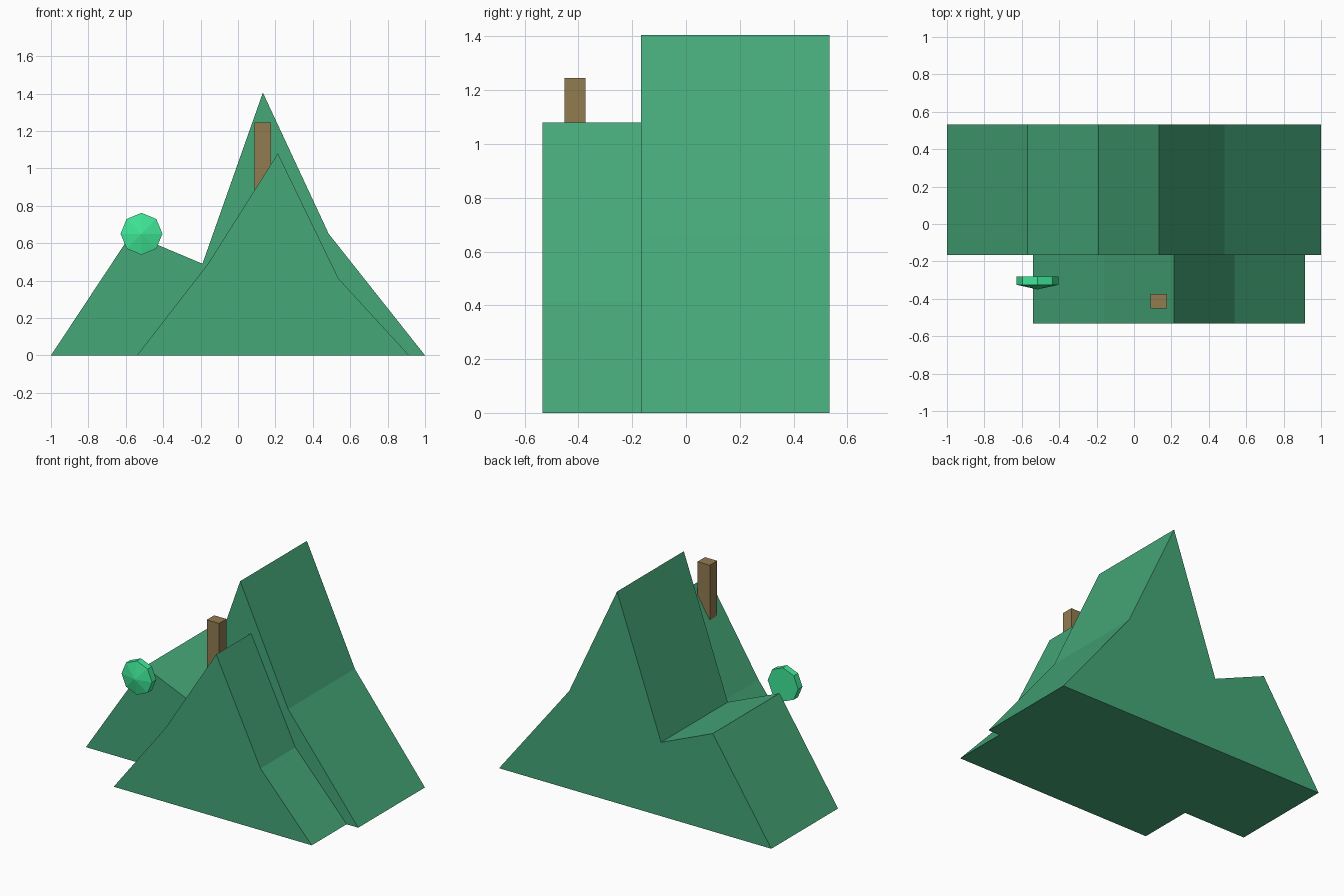
import bpy, bmesh, math

if "Cube" in bpy.data.objects:
    bpy.data.objects.remove(bpy.data.objects["Cube"])


def material(name, rgb):
    m = bpy.data.materials.new(name)
    m.diffuse_color = (*rgb, 1)
    m.use_nodes = True
    m.node_tree.nodes["Principled BSDF"].inputs["Base Color"].default_value = m.diffuse_color
    return m


def extrude_y(name, profile, y0, y1, mat, apex=None):
    """Extrude an (x, z) profile from y0 to y1; apex makes a pointed front."""
    bm = bmesh.new()
    front = [bm.verts.new((x, y0, z)) for x, z in profile]
    back = [bm.verts.new((x, y1, z)) for x, z in profile]
    n = len(profile)
    bm.faces.new(back)
    tip = bm.verts.new(apex) if apex else None
    if not tip:
        bm.faces.new(front)
    for i in range(n):
        j = (i + 1) % n
        bm.faces.new((front[i], front[j], back[j], back[i]))
        if tip:
            bm.faces.new((front[i], front[j], tip))
    bmesh.ops.recalc_face_normals(bm, faces=bm.faces)
    mesh = bpy.data.meshes.new(name)
    bm.to_mesh(mesh)
    bm.free()
    mesh.materials.append(mat)
    obj = bpy.data.objects.new(name, mesh)
    bpy.context.collection.objects.link(obj)
    return obj


green = material("hill_green", (0.06, 0.39, 0.19))
bright = material("leaf_green", (0.05, 0.80, 0.31))
brown = material("bark_brown", (0.29, 0.20, 0.08))

# Tall double-peaked hill at the back
extrude_y("back_hill", [(-1, 0), (-0.57, 0.65), (-0.19, 0.49), (0.133, 1.405),
                        (0.485, 0.65), (1, 0)], -0.167, 0.533, green)

# Lower hill in front
extrude_y("front_hill", [(-0.54, 0), (-0.16, 0.49), (0.213, 1.08),
                         (0.538, 0.41), (0.915, 0)], -0.533, -0.167, green)

# Trunk standing in the front slope
extrude_y("trunk", [(0.087, 0.82), (0.177, 0.82), (0.177, 1.245), (0.087, 1.245)],
          -0.452, -0.374, brown)

# Faceted foliage disc with a pointed front
cx, cz, r = -0.516, 0.65, 0.112
octagon = [(cx + r * math.cos(k * math.pi / 4), cz + r * math.sin(k * math.pi / 4))
           for k in range(8)]
extrude_y("foliage", octagon, -0.325, -0.28, bright, apex=(cx, -0.35, cz))
